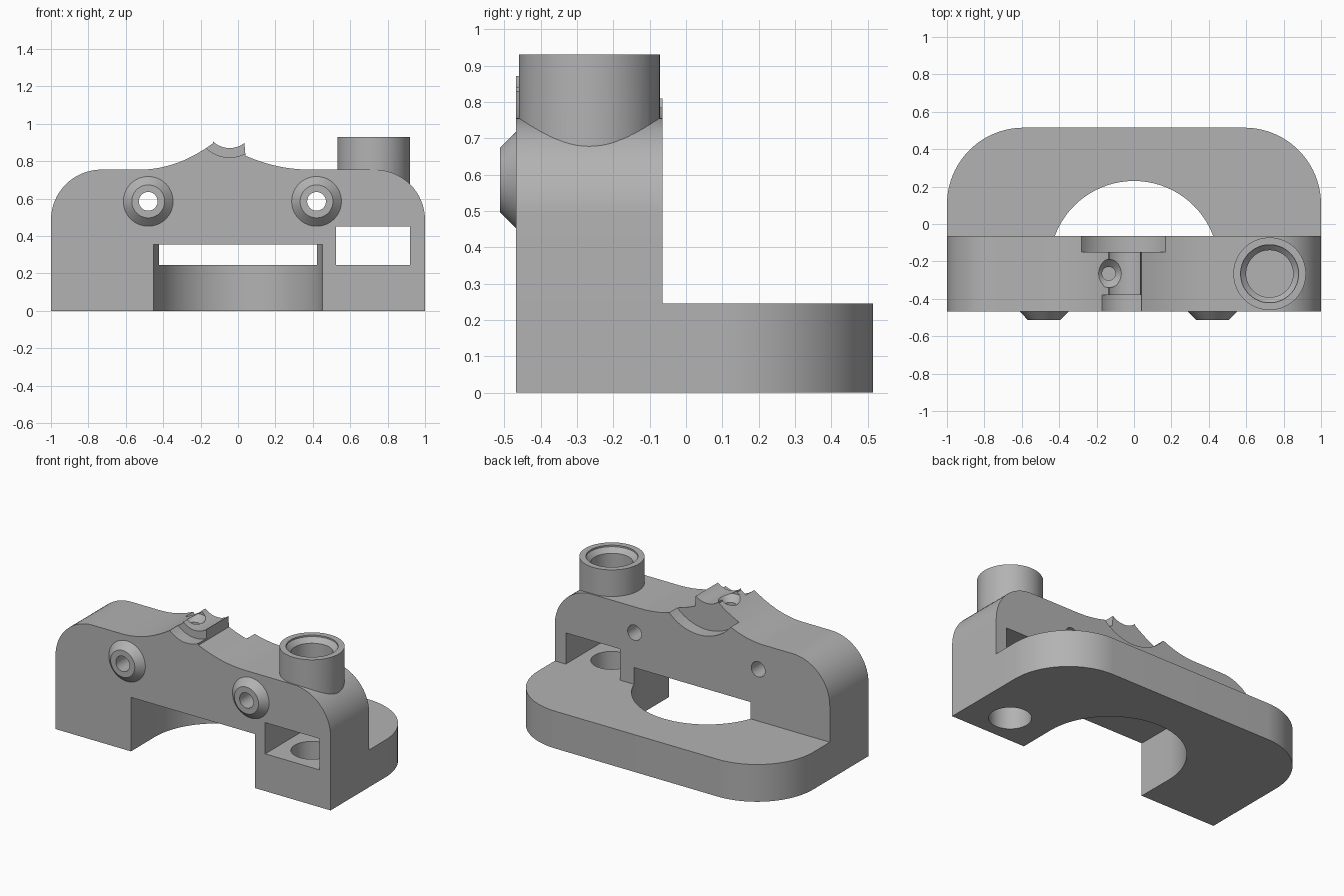
import bpy, math
from mathutils import Matrix, Vector

cube = bpy.data.objects.get("Cube")
if cube:
    bpy.data.objects.remove(cube, do_unlink=True)

grey = bpy.data.materials.new("mid grey")
grey.use_nodes = True
grey.diffuse_color = (0.45, 0.45, 0.45, 1)
grey.node_tree.nodes["Principled BSDF"].inputs["Base Color"].default_value = (0.45, 0.45, 0.45, 1)

FRONT, BACK = -0.467, -0.065
MID = (FRONT + BACK) / 2


def arc(cx, cy, r, start, end, steps=16):
    """Points of an arc, angles in degrees."""
    angles = [math.radians(start + (end - start) * i / steps) for i in range(steps + 1)]
    return [(cx + r * math.cos(a), cy + r * math.sin(a)) for a in angles]


def loft(name, rings):
    """Solid skinned over rings of equal point counts, capped at both ends."""
    n = len(rings[0])
    faces = [list(range(n))[::-1], [n * (len(rings) - 1) + i for i in range(n)]]
    for k in range(len(rings) - 1):
        a, b = k * n, (k + 1) * n
        faces += [(a + i, a + (i + 1) % n, b + (i + 1) % n, b + i) for i in range(n)]
    mesh = bpy.data.meshes.new(name)
    mesh.from_pydata([p for ring in rings for p in ring], [], faces)
    mesh.materials.append(grey)
    obj = bpy.data.objects.new(name, mesh)
    bpy.context.collection.objects.link(obj)
    return obj


def slab_z(name, outline, z0, z1):
    return loft(name, [[(x, y, z) for x, y in outline] for z in (z0, z1)])


def slab_y(name, outline, y0, y1):
    # Running back to front keeps the normals outward for x-z outlines
    return loft(name, [[(x, y, z) for x, z in outline] for y in (y1, y0)])


def turned_z(name, x, y, profile, sides=64):
    """Vertical turned solid from (radius, z) pairs, lowest first."""
    return loft(name, [[(px, py, z) for px, py in arc(x, y, r, 0, 360, sides)[:-1]]
                       for r, z in profile])


def turned_y(name, x, z, profile, sides=64):
    """Front-to-back turned solid from (radius, y) pairs, rearmost first."""
    return loft(name, [[(px, y, pz) for px, pz in arc(x, z, r, 0, 360, sides)[:-1]]
                       for r, y in profile])


def rect(x0, x1, y0, y1):
    return [(x0, y0), (x1, y0), (x1, y1), (x0, y1)]


def combine(target, other, operation):
    other.hide_render = True
    mod = target.modifiers.new(operation.title(), "BOOLEAN")
    mod.operation, mod.solver, mod.object = operation, "EXACT", other
    bpy.context.view_layer.update()
    result = bpy.data.meshes.new_from_object(
        target.evaluated_get(bpy.context.evaluated_depsgraph_get()))
    target.modifiers.clear()
    target.data = result
    bpy.data.objects.remove(other, do_unlink=True)


# Upright wall: rounded shoulders with two slopes sweeping up to a crest
right_slope = [(0.38 - t, 0.755 + 0.64 * t * t) for t in [0.034 * i for i in range(11)]]
left_slope = [(-0.52 + t, 0.755 + 0.94 * t * t) for t in [0.0385 * i for i in range(11)]]
outline = [(-1, 0), (1, 0)] + arc(0.73, 0.485, 0.27, 0, 90)
outline += right_slope + [(0.03, 0.95), (-0.12, 0.95)] + left_slope[::-1]
outline += arc(-0.73, 0.485, 0.27, 90, 180)
body = slab_y("bracket_body", outline, FRONT, BACK)

# Foot plate with rounded rear corners
foot = [(-1, FRONT), (1, FRONT)] + arc(0.59, 0.105, 0.41, 0, 90, 24) + arc(-0.59, 0.105, 0.41, 90, 180, 24)
combine(body, slab_z("foot_plate", foot, 0, 0.245), "UNION")

# Socket on the shoulder and two tapered bosses on the front
SOCKET_X, SOCKET_Y = 0.725, -0.266
SCREW_X, SCREW_Z = (-0.48, 0.42), 0.585
combine(body, turned_z("socket", SOCKET_X, SOCKET_Y, [(0.194, 0.5), (0.194, 0.93)]), "UNION")
for x in SCREW_X:
    combine(body, turned_y("screw_boss", x, SCREW_Z,
                           [(0.133, -0.4), (0.133, FRONT), (0.088, -0.512)]), "UNION")

# Cradle in the crest: three concentric steps, widest at the back
for r, y0, y1 in ((0.303, -0.15, 0), (0.13, -0.4, -0.1), (0.18, -0.6, -0.38)):
    combine(body, turned_y("cradle_cut", -0.045, 1.0, [(r, y1), (r, y0)]), "DIFFERENCE")

# Arched opening through wall and foot
arch = [(-0.45, -0.7), (0.45, -0.7)] + arc(0, -0.222, 0.452, 0, 180, 40)
combine(body, slab_z("arch_cut", arch, -0.1, 0.355), "DIFFERENCE")

# Side window
combine(body, slab_y("window_cut", rect(0.525, 0.92, 0.245, 0.45), -0.7, 0.1), "DIFFERENCE")

# Screw holes, socket bore, foot hole and small countersunk hole in the crest
for x in SCREW_X:
    combine(body, turned_y("screw_hole_cut", x, SCREW_Z, [(0.05, 0.1), (0.05, -0.7)]), "DIFFERENCE")
combine(body, turned_z("bore_cut", SOCKET_X, SOCKET_Y,
                       [(0.126, 0.47), (0.126, 0.89), (0.155, 0.92), (0.155, 1)]), "DIFFERENCE")
combine(body, turned_z("foot_hole_cut", SOCKET_X, SOCKET_Y,
                       [(0.126, -0.1), (0.126, 0.3)]), "DIFFERENCE")
combine(body, turned_z("crest_hole_cut", -0.135, -0.265,
                       [(0.036, 0.38), (0.036, 0.84), (0.075, 0.88), (0.075, 1.1)], 32), "DIFFERENCE")

# Smooth curved faces, keep edges sharp
bpy.ops.object.select_all(action="DESELECT")
body.select_set(True)
bpy.context.view_layer.objects.active = body
bpy.ops.object.shade_smooth_by_angle(angle=math.radians(25))
